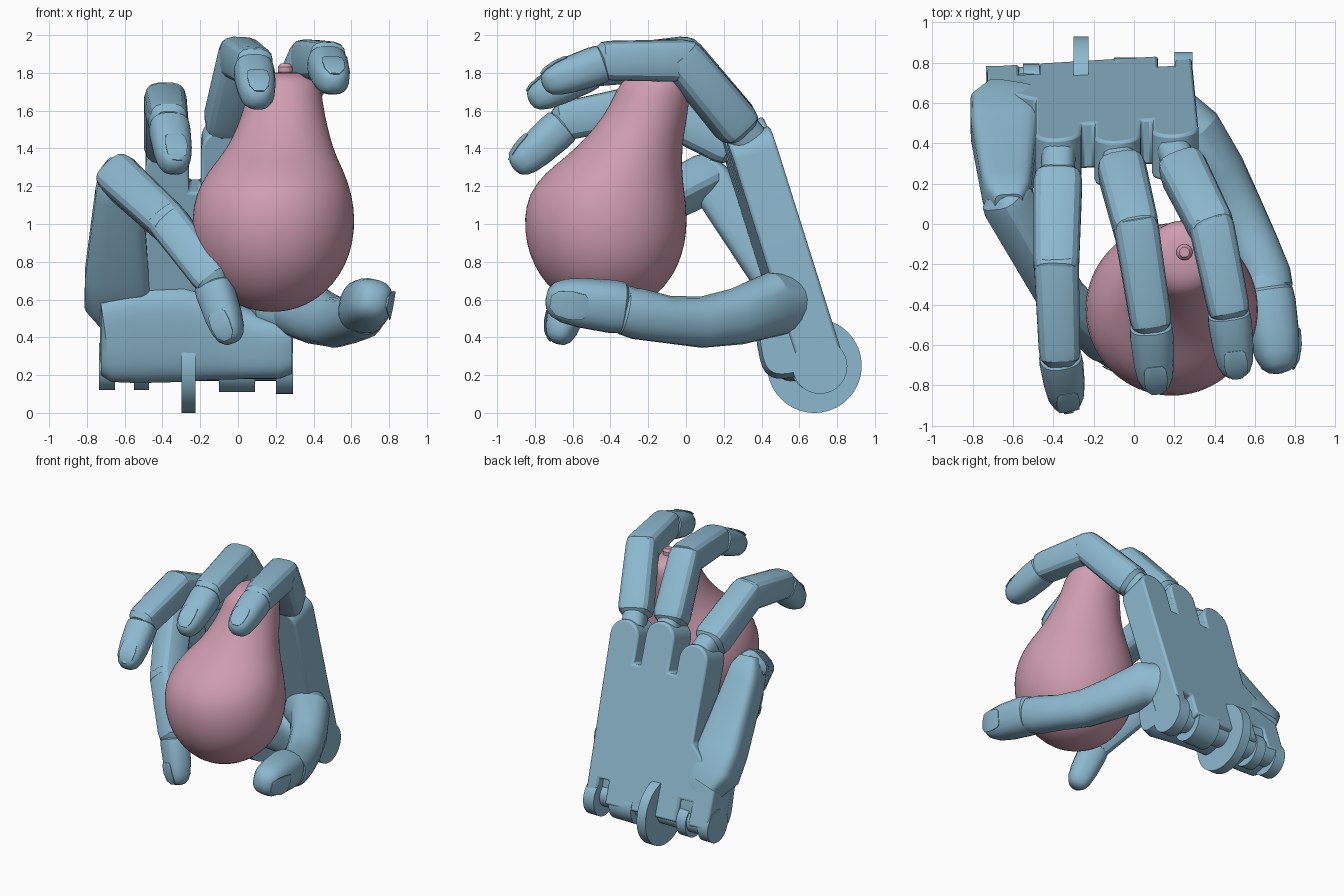
import bpy, bmesh, math
from mathutils import Vector as V, Matrix

cube = bpy.data.objects.get("Cube")
if cube:
    bpy.data.objects.remove(cube, do_unlink=True)


def material(name, rgb):
    m = bpy.data.materials.new(name)
    m.use_nodes = True
    m.diffuse_color = (*rgb, 1)
    m.node_tree.nodes["Principled BSDF"].inputs["Base Color"].default_value = (*rgb, 1)
    return m


BLUE = material("steel_blue", (0.265, 0.485, 0.625))
PINK = material("dusty_pink", (0.63, 0.34, 0.435))


def finish(name, bm, mat, angle=35, bevel=0):
    bmesh.ops.recalc_face_normals(bm, faces=bm.faces)
    me = bpy.data.meshes.new(name)
    bm.to_mesh(me)
    bm.free()
    ob = bpy.data.objects.new(name, me)
    bpy.context.collection.objects.link(ob)
    me.materials.append(mat)
    if bevel:
        mod = ob.modifiers.new("Bevel", "BEVEL")
        mod.width, mod.segments = bevel, 2
    bpy.ops.object.select_all(action="DESELECT")
    ob.select_set(True)
    bpy.context.view_layer.objects.active = ob
    bpy.ops.object.shade_smooth_by_angle(angle=math.radians(angle))
    return ob


def tube(name, stations, hint, mat=BLUE, n=20, square=0.75, angle=35):
    """Loft rounded sections through (point, half_width, half_height)."""
    bm = bmesh.new()
    pts = [V(s[0]) for s in stations]
    rings = []
    for i, (p, (_, w, h)) in enumerate(zip(pts, stations)):
        t = (pts[min(i + 1, len(pts) - 1)] - pts[max(i - 1, 0)]).normalized()
        side = t.cross(V(hint)).normalized()
        up = side.cross(t)
        ring = []
        for k in range(n):
            a = math.tau * (k + 0.5) / n
            c, s = math.cos(a), math.sin(a)
            ring.append(bm.verts.new(p + side * w * math.copysign(abs(c) ** square, c)
                                     + up * h * math.copysign(abs(s) ** square, s)))
        rings.append(ring)
    for r, q in zip(rings, rings[1:]):
        for k in range(n):
            bm.faces.new((r[k], r[(k + 1) % n], q[(k + 1) % n], q[k]))
    bm.faces.new(rings[0])
    bm.faces.new(rings[-1])
    return finish(name, bm, mat, angle)


def phalanx(name, a, b, r0, r1, hint):
    """Straight finger link with chamfered ends that overlap the joints."""
    a, b = V(a), V(b)
    d = (b - a).normalized()
    length = (b - a).length
    prof = [(-0.08, .62), (-0.045, .93), (0, 1), (length, 1), (length + .045, .93), (length + .08, .62)]
    st = []
    for o, s in prof:
        r = (r0 + (r1 - r0) * min(max(o / length, 0), 1)) * s
        st.append((a + d * o, r, r))
    tube(name, st, hint, n=16, square=.62, angle=22)


def fingertip(name, a, b, r, hint):
    """Tapered last link with a collar and a nail plate."""
    a, b = V(a), V(b)
    d = b - a
    up = d.cross(V(hint)).cross(d).normalized()
    prof = [(-.05, .8), (.04, .86), (.1, .88), (.13, 1), (.25, 1.03), (.6, .96), (.8, .85), (.92, .67), (.98, .42), (1, .12)]
    tube(name, [(a + d * t, r * s, r * s * .95) for t, s in prof], hint, square=.8)
    nail = [(.56, .91, .35), (.6, .91, .52), (.75, .85, .58), (.9, .69, .5), (.97, .52, .25)]
    tube(name + "_nail", [(a + d * t + up * r * h, r * w, .005) for t, h, w in nail], hint, n=12)


def cylinder_x(name, x0, x1, y, z, r, n=40):
    bm = bmesh.new()
    mat = Matrix.Translation(((x0 + x1) / 2, y, z)) @ Matrix.Rotation(math.pi / 2, 4, "Y")
    bmesh.ops.create_cone(bm, cap_ends=True, segments=n, radius1=r, radius2=r, depth=x1 - x0, matrix=mat)
    finish(name, bm, BLUE)


# Pear: stacked rings (z, centre x, centre y, radius) leaning toward the stem
pear = [(.535, .18, -.42, .04), (.55, .18, -.42, .13), (.595, .18, -.42, .23), (.68, .185, -.42, .32),
        (.78, .187, -.423, .384), (.9, .187, -.425, .423), (1.03, .187, -.425, .434), (1.16, .19, -.42, .414),
        (1.27, .2, -.385, .365), (1.36, .215, -.325, .305), (1.45, .23, -.275, .26), (1.58, .24, -.21, .219),
        (1.68, .245, -.18, .2), (1.75, .25, -.165, .182), (1.795, .25, -.155, .13), (1.805, .25, -.15, .04)]
bm = bmesh.new()
rows = []
for z, cx, cy, r in pear:
    rows.append([bm.verts.new((cx + r * math.cos(math.tau * k / 40), cy + r * math.sin(math.tau * k / 40), z))
                 for k in range(40)])
for lo, hi in zip(rows, rows[1:]):
    for k in range(40):
        bm.faces.new((lo[k], lo[(k + 1) % 40], hi[(k + 1) % 40], hi[k]))
bm.faces.new(rows[0])
bm.faces.new(rows[-1])
sub = finish("pear", bm, PINK, 60).modifiers.new("Smooth", "SUBSURF")
sub.levels = sub.render_levels = 1
tube("pear_stem", [((.25, -.14, 1.77), .04, .04), ((.25, -.14, 1.83), .04, .04),
                   ((.25, -.14, 1.85), .025, .025)], (0, 1, 0), PINK, square=1)

# Palm: tilted, slightly turned plate with three rounded lobes, finger slots and wrist notches
lean = Matrix(((1, 0, 0, 0), (.06, -.302, .953, .705), (0, .953, .302, .25), (0, 0, 0, 1)))
outline = [(-.73, -.03)]
for x0, x1 in [(-.57, -.47), (.12, .2)]:
    outline += [(x0, -.03), (x0, .14), (x1, .14), (x1, -.03)]
outline.append((.285, -.03))
lobes = [(.205, 1.18), (-.08, 1.23), (-.375, 1.13)]
for i, (lx, lu) in enumerate(lobes):
    if i:
        outline.append((lx + .115, 1.0))
    outline += [(lx + .115 * math.cos(math.pi * k / 12), lu + .115 * math.sin(math.pi * k / 12)) for k in range(13)]
    if i < 2:
        outline.append((lx - .115, 1.0))
outline += [(-.49, .55), (-.73, .32)]
bm = bmesh.new()
face = bm.faces.new([bm.verts.new((x, u, -.12)) for x, u in outline])
ext = bmesh.ops.extrude_face_region(bm, geom=[face])
bmesh.ops.translate(bm, vec=(0, 0, .24), verts=[g for g in ext["geom"] if isinstance(g, bmesh.types.BMVert)])
bm.transform(lean)
finish("palm", bm, BLUE, bevel=.015)

# Heel of the hand, a wide pad across the wrist, lower toward the thumb
tube("palm_heel", [((-.725, .57, .4), .12, .2), ((-.7, .57, .4), .15, .235), ((-.55, .57, .425), .16, .265),
                   ((-.3, .57, .43), .15, .265), ((-.1, .57, .4), .15, .225), ((.08, .565, .365), .16, .18),
                   ((.23, .56, .355), .18, .165), ((.285, .56, .355), .16, .14)], (0, -.2, 1), n=32, square=.6)

# Wrist hinge: lugs that continue the plate, bar between them and the large drive disc
cylinder_x("wrist_bar", -.73, .27, .69, .26, .09)
for i, (x0, x1, y, r) in enumerate([(-.735, -.65, .66, .125), (-.55, -.47, .67, .125),
                                    (-.1, .09, .69, .135), (.2, .29, .709, .145)]):
    cylinder_x(f"wrist_lug_{i + 1}", x0, x1, y, .246, r)
cylinder_x("wrist_disc", -.3, -.225, .68, .25, .25, 64)

# Three long fingers: knuckle, middle joint, end joint, tip
fingers = {
    "index": [(.2, .355, 1.42), (.385, -.015, 1.865), (.465, -.4, 1.865), (.51, -.76, 1.74)],
    "middle": [(-.08, .345, 1.44), (.01, -.015, 1.88), (.08, -.46, 1.835), (.11, -.83, 1.65)],
    "ring": [(-.375, .345, 1.37), (-.385, -.2, 1.635), (-.37, -.62, 1.55), (-.33, -.91, 1.29)],
}
for name, (a, b, c, d) in fingers.items():
    up = (0, .3, 1)
    base = V(a).lerp(V(b), .27)
    tube(name + "_knuckle", [(a, .085, .1), (V(a).lerp(V(b), .35), .085, .1)], up)
    phalanx(name + "_lower", base, b, .122, .114, up)
    phalanx(name + "_middle", b, c, .112, .104, up)
    fingertip(name + "_tip", c, d, .105, up)

# Little finger with its own folded metacarpal
up = (-.5, -.6, .6)
tube("little_metacarpal", [((-.6, .63, .52), .14, .1), ((-.63, .56, .61), .185, .13), ((-.64, .46, .74), .17, .125),
                           ((-.63, .17, 1.16), .125, .115), ((-.625, .12, 1.25), .11, .11),
                           ((-.62, .085, 1.32), .07, .07)], (0, .8, .6), square=.45)
a, b, c, d = (-.62, .1, 1.24), (-.36, -.36, 1.0), (-.145, -.58, .72), (-.03, -.68, .37)
phalanx("little_lower", a, b, .118, .108, up)
phalanx("little_middle", b, c, .108, .102, up)
fingertip("little_tip", c, d, .1, up)

# Thumb sweeping forward from the heel
up = (.8, 0, -.15)
tube("thumb_base", [((.12, .6, .56), .1, .1), ((.18, .55, .575), .16, .14), ((.3, .46, .575), .17, .14),
                    ((.42, .27, .51), .15, .13), ((.51, .08, .48), .135, .125), ((.59, -.1, .495), .125, .125),
                    ((.65, -.26, .525), .135, .13), ((.67, -.33, .54), .125, .12),
                    ((.68, -.38, .55), .07, .07)], up, square=.9, angle=25)
fingertip("thumb_tip", (.65, -.28, .55), (.725, -.74, .605), .135, up)
